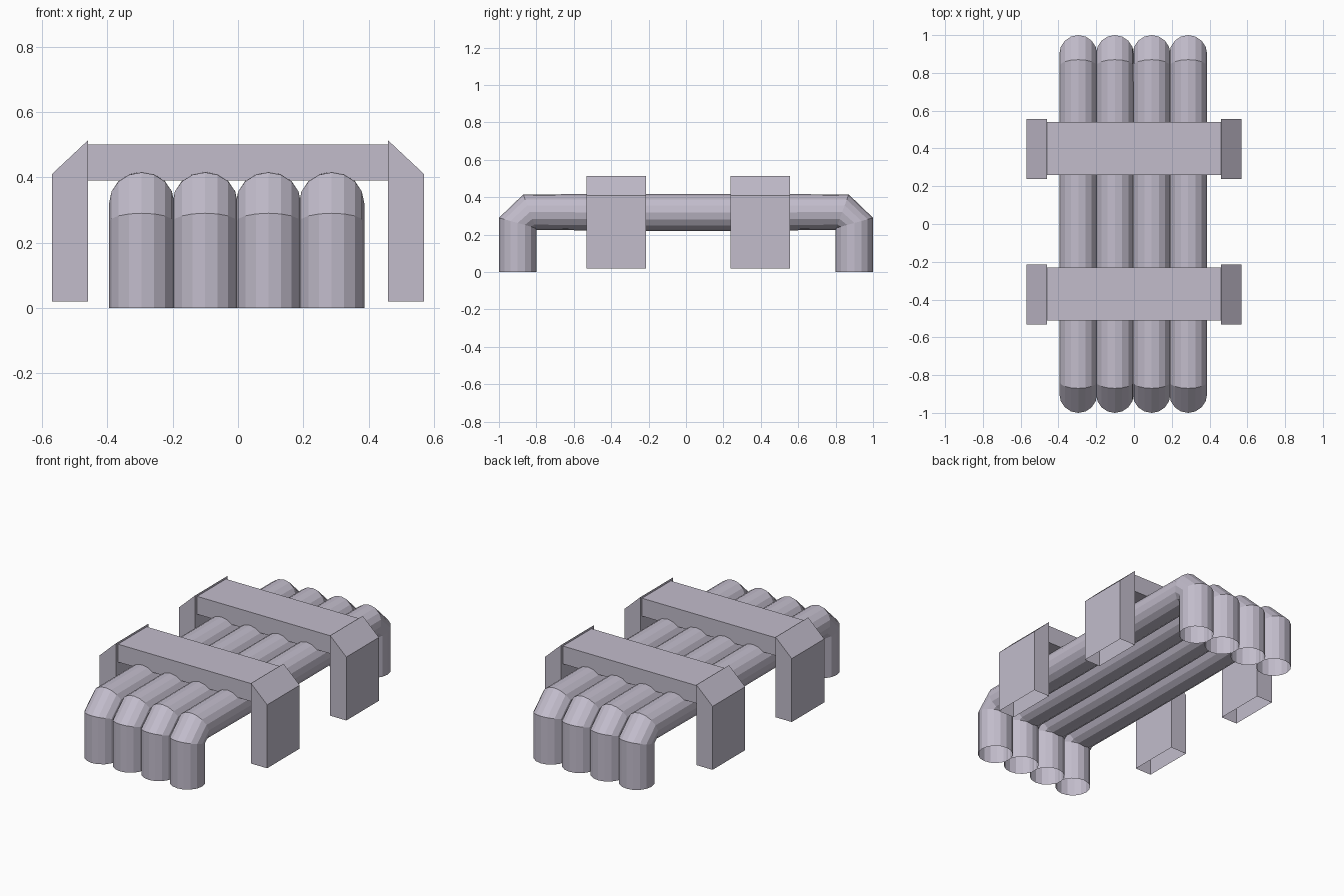
import bpy, bmesh, math
from mathutils import Vector

cube = bpy.data.objects.get("Cube")
if cube:
    bpy.data.objects.remove(cube, do_unlink=True)

# Single pale lilac grey material
grey = bpy.data.materials.new("lilac_grey")
grey.use_nodes = True
colour = (0.54, 0.505, 0.60, 1)
grey.diffuse_color = colour
grey.node_tree.nodes["Principled BSDF"].inputs["Base Color"].default_value = colour


def finish(bm, name):
    bmesh.ops.recalc_face_normals(bm, faces=bm.faces)
    mesh = bpy.data.meshes.new(name)
    bm.to_mesh(mesh)
    bm.free()
    mesh.materials.append(grey)
    obj = bpy.data.objects.new(name, mesh)
    bpy.context.collection.objects.link(obj)
    return obj


def pipe(name, x, sides=16, radius=0.1):
    """Open bent tube lofted through rings given by outer and inner (y, z) points."""
    half = [((-1, 0), (-0.8, 0)),
            ((-1, 0.29), (-0.8, 0.235)),
            ((-0.87, 0.415), (-0.8, 0.226)),
            ((-0.3, 0.418), (-0.3, 0.22))]
    rings = half + [((-o[0], o[1]), (-i[0], i[1])) for o, i in reversed(half)]
    bm = bmesh.new()
    loops = []
    for o, i in rings:
        outer, inner = Vector((x, *o)), Vector((x, *i))
        middle, arm = (outer + inner) / 2, (outer - inner) / 2
        angles = [2 * math.pi * k / sides for k in range(sides)]
        loops.append([bm.verts.new(middle + arm * math.cos(a)
                                   + Vector((radius * math.sin(a), 0, 0))) for a in angles])
    for a, b in zip(loops, loops[1:]):
        for k in range(sides):
            n = (k + 1) % sides
            bm.faces.new((a[k], a[n], b[n], b[k]))
    return finish(bm, name)


def prism(name, profile, y, depth, open_bottom=False):
    """Extrude an (x, z) profile along y; the first profile edge may be left open."""
    bm = bmesh.new()
    front, back = [[bm.verts.new((px, y + s * depth / 2, pz)) for px, pz in profile]
                   for s in (-1, 1)]
    bm.faces.new(front)
    bm.faces.new(back)
    count = len(profile)
    for k in range(int(open_bottom), count):
        n = (k + 1) % count
        bm.faces.new((front[k], front[n], back[n], back[k]))
    return finish(bm, name)


# Four parallel bent pipes
for k in range(4):
    pipe(f"pipe_{k + 1}", -0.295 + 0.194 * k)

# Two clamps, each a crossbar with a pair of slant-topped side blocks
for place, y in (("front", -0.37), ("back", 0.4)):
    prism(f"{place}_crossbar",
          [(-0.46, 0.39), (0.46, 0.39), (0.46, 0.5), (-0.46, 0.5)], y, 0.28)
    for side, s in (("left", 1), ("right", -1)):
        block = [(0.46, 0.02), (0.57, 0.02), (0.57, 0.41), (0.46, 0.513)]
        prism(f"{place}_{side}_clamp_leg", [(s * px, pz) for px, pz in block],
              y - 0.0025, 0.317, open_bottom=True)
